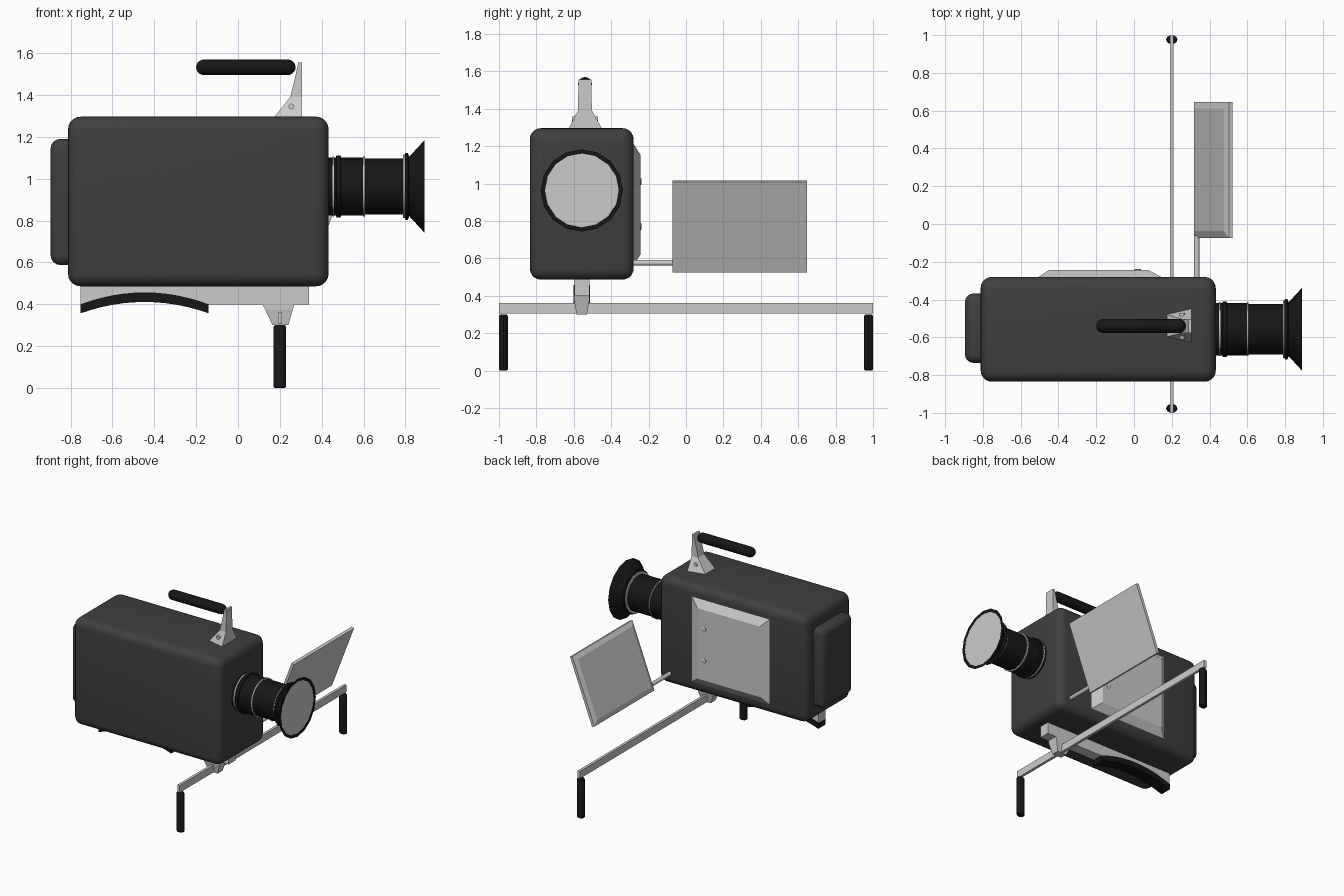
import bpy, bmesh, math
from mathutils import Matrix, Vector

if "Cube" in bpy.data.objects:
    bpy.data.objects.remove(bpy.data.objects["Cube"])

CY, LZ = -0.557, 0.963          # camera centre line and lens height


def material(name, v):
    m = bpy.data.materials.new(name)
    m.diffuse_color = (v, v, v, 1)
    m.use_nodes = True
    m.node_tree.nodes["Principled BSDF"].inputs["Base Color"].default_value = m.diffuse_color
    return m


CASE = material("dark_case", 0.05)
BLACK = material("black_rubber", 0.008)


def finish(bm, name, mat=None, smooth=False, matrix=None):
    bmesh.ops.recalc_face_normals(bm, faces=bm.faces)
    if matrix:
        bmesh.ops.transform(bm, matrix=matrix, verts=bm.verts)
    me = bpy.data.meshes.new(name)
    bm.to_mesh(me)
    bm.free()
    ob = bpy.data.objects.new(name, me)
    bpy.context.collection.objects.link(ob)
    if mat:
        me.materials.append(mat)
    if smooth:
        bpy.ops.object.select_all(action='DESELECT')
        ob.select_set(True)
        bpy.context.view_layer.objects.active = ob
        bpy.ops.object.shade_smooth_by_angle(angle=math.radians(35))
    return ob


def loft(name, sections, mat=None, smooth=False, matrix=None):
    """Skin closed rings of equal point count and cap both ends."""
    bm = bmesh.new()
    rings = [[bm.verts.new(p) for p in s] for s in sections]
    n = len(rings[0])
    for a, b in zip(rings, rings[1:]):
        for i in range(n):
            j = (i + 1) % n
            bm.faces.new((a[i], a[j], b[j], b[i]))
    bm.faces.new(rings[0])
    bm.faces.new(rings[-1])
    return finish(bm, name, mat, smooth, matrix)


def rect(x0, x1, y0, y1, z):
    return [(x0, y0, z), (x1, y0, z), (x1, y1, z), (x0, y1, z)]


def box(name, x, y, z, mat=None, bevel=0, segs=4):
    bm = bmesh.new()
    bmesh.ops.create_cube(bm, size=1)
    for v in bm.verts:
        v.co = [(a + b) / 2 + c * (b - a) for (a, b), c in zip((x, y, z), v.co)]
    if bevel:
        bmesh.ops.bevel(bm, geom=bm.edges[:], offset=bevel, segments=segs,
                        profile=0.5, affect='EDGES')
    return finish(bm, name, mat, bevel > 0)


def lathe(name, pts, origin, axis='Z', mat=None, segs=16, squash=1):
    """Revolve (distance, radius) points about an axis through origin."""
    rings = [[(r * math.cos(2 * math.pi * i / segs),
               r * squash * math.sin(2 * math.pi * i / segs), d)
              for i in range(segs)] for d, r in pts]
    turn = Vector({'X': (1, 0, 0), 'Y': (0, 1, 0), 'Z': (0, 0, 1)}[axis])
    rot = Vector((0, 0, 1)).rotation_difference(turn).to_matrix().to_4x4()
    return loft(name, rings, mat, True, Matrix.Translation(origin) @ rot)


# Main case and rear battery
box("camera_body", (-0.812, 0.433), (-0.835, -0.28), (0.486, 1.296), CASE, 0.06, 5)
box("rear_battery", (-0.895, -0.76), (-0.735, -0.368), (0.588, 1.19), CASE, 0.045)

# Lens barrel with flared hood, bright trim rings and front glass
lathe("lens_barrel", [(0.40, 0.138), (0.468, 0.138), (0.47, 0.148), (0.49, 0.148),
      (0.493, 0.138), (0.60, 0.138), (0.605, 0.134), (0.79, 0.134), (0.80, 0.16),
      (0.812, 0.16), (0.818, 0.142), (0.89, 0.22), (0.89, 0.198), (0.882, 0.197)],
      (0, CY, LZ), 'X', BLACK)
for i, (x, r) in enumerate([(0.455, 0.143), (0.602, 0.143), (0.793, 0.152)]):
    lathe(f"lens_ring_{i + 1}", [(x - 0.004, r), (x + 0.004, r)], (0, CY, LZ), 'X')
lathe("lens_glass", [(0.882, 0.199), (0.888, 0.199)], (0, CY, LZ), 'X')

# Top handle bracket, screws and grip
loft("handle_bracket", [
    [(0.165, -0.60, 1.285), (0.305, -0.632, 1.285), (0.305, -0.444, 1.285), (0.165, -0.476, 1.285)],
    rect(0.25, 0.305, -0.578, -0.503, 1.39),
    rect(0.272, 0.305, -0.576, -0.505, 1.48),
    rect(0.288, 0.305, -0.576, -0.505, 1.555)])
for s, side in ((-1, "front"), (1, "back")):
    lathe(f"bracket_screw_{side}", [(-0.008, 0.014), (0.008, 0.014)],
          (0.255, -0.54 + s * 0.061, 1.345), 'Y', segs=12)
R = 0.037
cap = [(R * (1 - math.cos(a)), max(R * math.sin(a), 0.001))
       for a in [math.pi / 2 * k / 5 for k in range(6)]]
lathe("top_grip", [(-0.2 + d, r) for d, r in cap] +
      [(0.275 - d, r) for d, r in reversed(cap)], (0, -0.54, 1.532), 'X', BLACK)


# Bottom plate with arched cut, and curved shoulder pad beneath it
def arch(z_end, z_mid, n=12, x0=-0.752, x1=-0.14):
    return [(x0 + (x1 - x0) * k / n, z_mid + (z_end - z_mid) * (2 * k / n - 1) ** 2)
            for k in range(n + 1)]


def extrude_y(name, profile, y0, y1, mat=None, smooth=False):
    return loft(name, [[(x, y, z) for x, z in profile] for y in (y0, y1)], mat, smooth)


extrude_y("bottom_plate", arch(0.40, 0.43) + [(0.34, 0.40), (0.34, 0.50), (-0.752, 0.50)],
          -0.597, -0.517)
extrude_y("shoulder_pad", arch(0.357, 0.411) + arch(0.40, 0.457)[::-1],
          -0.602, -0.513, BLACK, True)

# Cross bar, its mount, and the two hanging grips
loft("bar_mount", [rect(0.113, 0.27, -0.598, -0.516, 0.405),
                   rect(0.13, 0.262, -0.598, -0.516, 0.375),
                   rect(0.165, 0.24, -0.585, -0.53, 0.30)])
box("cross_bar", (0.19, 0.21), (-1, 1), (0.305, 0.36))
for s, side in ((-1, "front"), (1, "back")):
    lathe(f"grip_{side}", [(0, 0.024), (0.006, 0.03), (0.292, 0.03), (0.3, 0.024)],
          (0.2, s * 0.976, 0), 'Z', BLACK, 12, 0.78)

# Raised side panel with two screws
flat = Matrix.Translation((0, -0.28, 0)) @ Matrix.Rotation(math.pi / 2, 4, 'X')
loft("side_panel", [rect(-0.505, 0.145, 0.565, 1.21, 0.01),
                    rect(-0.505, 0.145, 0.565, 1.21, 0),
                    rect(-0.45, 0.075, 0.62, 1.155, -0.036)], matrix=flat)
for i, z in enumerate((1.01, 0.77)):
    lathe(f"panel_screw_{i + 1}", [(-0.26, 0.018), (-0.24, 0.018), (-0.237, 0.012)],
          (0.02, 0, z), 'Y', segs=12)

# Tilted monitor on a short arm: local z is the viewing side
tilt = Matrix.Translation((0.413, 0.287, 0.772)) @ Matrix.Rotation(math.radians(-69), 4, 'Y')
H, W = 0.259, 0.36
loft("monitor", [rect(-H, H, -W, W, -0.017), rect(-H, H, -W, W, 0.004),
                 rect(-H + 0.035, H - 0.035, -W + 0.035, W - 0.035, 0.017)], matrix=tilt)
lathe("monitor_arm", [(-0.30, 0.015), (-0.06, 0.015)], (0.332, 0, 0.576), 'Y', segs=12)
